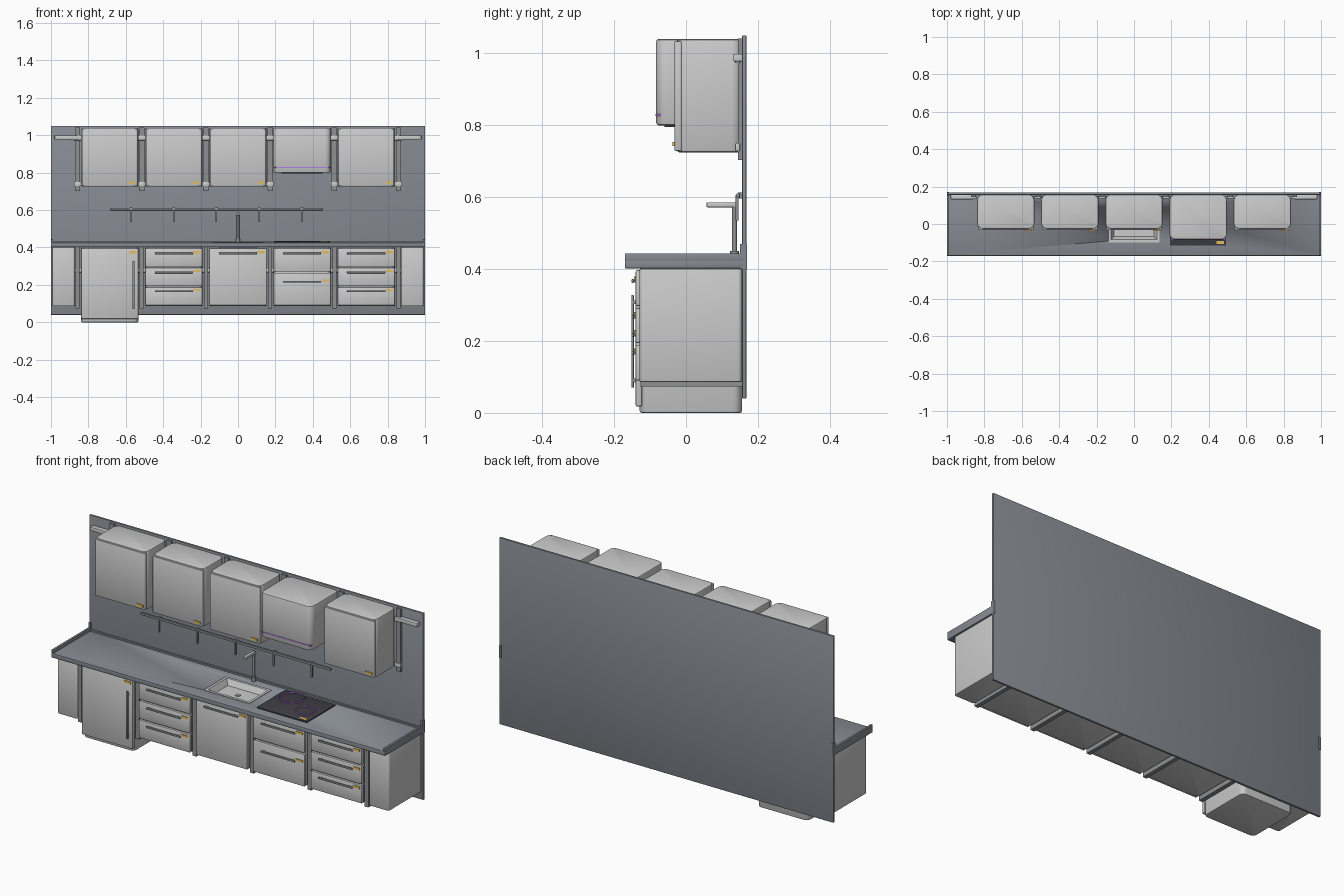
import bpy, bmesh, math

if "Cube" in bpy.data.objects:
    bpy.data.objects.remove(bpy.data.objects["Cube"])

def material(name, rgb):
    m = bpy.data.materials.new(name)
    m.diffuse_color = (*rgb, 1)
    m.use_nodes = True
    m.node_tree.nodes["Principled BSDF"].inputs["Base Color"].default_value = m.diffuse_color
    return m

SLATE = material("slate", (0.24, 0.26, 0.29))
STEEL = material("dark_steel", (0.27, 0.28, 0.29))
BLACK = material("black_glass", (0.05, 0.05, 0.06))
AMBER = material("amber", (0.8, 0.5, 0.1))
VIOLET = material("violet", (0.45, 0.2, 0.75))

def finish(bm, name, mat):
    me = bpy.data.meshes.new(name)
    bmesh.ops.recalc_face_normals(bm, faces=bm.faces)
    bm.to_mesh(me)
    bm.free()
    ob = bpy.data.objects.new(name, me)
    bpy.context.collection.objects.link(ob)
    if mat:
        me.materials.append(mat)
    bpy.ops.object.select_all(action='DESELECT')
    ob.select_set(True)
    bpy.context.view_layer.objects.active = ob
    bpy.ops.object.shade_smooth_by_angle(angle=math.radians(35))
    return ob

def box(name, x, y, z, mat=None, r=0, rim=0):
    """Box from (min, max) ranges; r rounds upright edges, rim rounds the other edges."""
    bm = bmesh.new()
    bmesh.ops.create_cube(bm, size=1)
    for v in bm.verts:
        for i, (a, b) in enumerate((x, y, z)):
            v.co[i] = a if v.co[i] < 0 else b
    if r:
        up = [e for e in bm.edges if abs(e.verts[0].co.z - e.verts[1].co.z) > 1e-6]
        bmesh.ops.bevel(bm, geom=up, offset=r, segments=6, profile=0.5, affect='EDGES')
    if rim:
        sharp = [e for e in bm.edges if e.calc_face_angle(0) > 1.0]
        bmesh.ops.bevel(bm, geom=sharp, offset=rim, segments=2, profile=0.5, affect='EDGES')
    return finish(bm, name, mat)

def rod(name, x, y, z0, z1, rad, mat):
    bpy.ops.mesh.primitive_cylinder_add(vertices=20, radius=rad, depth=z1 - z0,
                                        location=(x, y, (z0 + z1) / 2))
    ob = bpy.context.object
    ob.name = name
    ob.data.materials.append(mat)
    bpy.ops.object.shade_smooth_by_angle(angle=math.radians(35))
    return ob

def tag(name, xr, y, z):
    box(name, (xr - 0.06, xr - 0.02), (y - 0.004, y + 0.002), (z - 0.006, z + 0.006), AMBER)

CENTRES = [-0.686, -0.343, 0.0, 0.343, 0.686]
GAPS = [-0.858, -0.515, -0.172, 0.172, 0.515, 0.858]
HALF = 0.153
CAB_Y = (-0.129, 0.156)

# wall panel
box("wall_panel", (-1, 1), (0.156, 0.168), (0.04, 1.05), SLATE, rim=0.002)

# worktop with sink opening
top = box("worktop", (-1, 1), (-0.17, 0.1675), (0.402, 0.426), SLATE, rim=0.003)
cutter = box("sink_cutter", (-0.128, 0.128), (-0.09, 0.085), (0.35, 0.5))
cutter.hide_render = True
cutter.hide_viewport = True
cutter.display_type = 'WIRE'
cut = top.modifiers.new("sink_opening", 'BOOLEAN')
cut.operation = 'DIFFERENCE'
cut.solver = 'EXACT'
cut.object = cutter
for s, side in ((-1, "left"), (1, "right")):
    xs = sorted((s, s * 0.988))
    box(f"worktop_lip_{side}", xs, (-0.17, 0.168), (0.42, 0.444), SLATE, rim=0.002)
    box(f"worktop_end_cap_{side}", xs, (0.15, 0.17), (0.40, 0.47), SLATE)
box("worktop_back_lip", (-0.99, 0.99), (0.146, 0.158), (0.42, 0.434), SLATE)

# sink: floor, tapered walls and flat rim built from stacked rings
bm = bmesh.new()
rings = []
for inset, z in ((-0.008, 0.427), (-0.008, 0.430), (0.006, 0.430), (0.022, 0.400)):
    hx, y0, y1 = 0.128 - inset, -0.09 + inset, 0.085 - inset
    rings.append([bm.verts.new(p) for p in
                  ((-hx, y0, z), (hx, y0, z), (hx, y1, z), (-hx, y1, z))])
for a, b in zip(rings, rings[1:]):
    for i in range(4):
        j = (i + 1) % 4
        bm.faces.new((a[i], a[j], b[j], b[i]))
bm.faces.new(rings[-1])
finish(bm, "sink_basin", None)
rod("sink_drain", 0, 0, 0.399, 0.402, 0.014, STEEL)

# tap
rod("tap_base", 0, 0.135, 0.424, 0.45, 0.012, STEEL)
rod("tap_column", 0, 0.135, 0.43, 0.58, 0.007, STEEL)
box("tap_spout", (-0.008, 0.008), (0.057, 0.143), (0.572, 0.586), None, rim=0.003)

# hob with cooking rings
box("hob", (0.193, 0.493), (-0.115, 0.13), (0.424, 0.432), BLACK, rim=0.002)
for i, (x, y, rad) in enumerate(((0.275, 0.07, 0.065), (0.413, -0.015, 0.05))):
    for rr in (rad, rad * 0.9):
        bpy.ops.mesh.primitive_torus_add(location=(x, y, 0.4335), major_radius=rr, minor_radius=0.0022,
                                         major_segments=40, minor_segments=6)
        ob = bpy.context.object
        ob.name = f"cooking_ring_{i}"
        ob.data.materials.append(VIOLET)
box("hob_tag", (0.44, 0.48), (-0.107, -0.09), (0.43, 0.434), AMBER)

# uprights and hinge blocks in the gaps
for i, x in enumerate(GAPS):
    box(f"base_divider_{i}", (x - 0.011, x + 0.011), (-0.127, 0.157), (0.073, 0.402), STEEL)
    box(f"wall_upright_{i}", (x - 0.014, x + 0.014), (0.145, 0.157), (0.703, 1.042), STEEL)
    for n, (z0, z1) in enumerate(((0.973, 0.998), (0.728, 0.75), (0.267, 0.29))):
        box(f"hinge_block_{i}_{n}", (x - 0.019, x + 0.019), (0.137, 0.15), (z0, z1), None, rim=0.002)

# end cabinets and small wall shelves, both sides
for s, side in ((-1, "left"), (1, "right")):
    box(f"end_cabinet_{side}", sorted((s * 0.993, s * 0.872)), CAB_Y, (0.086, 0.402), r=0.012, rim=0.004)
    box(f"end_shelf_{side}", sorted((s * 0.98, s * 0.858)), (0.132, 0.157), (0.978, 0.999), rim=0.002)

# base units: list of (bottom, top, handle height) for each front
drawers = [(0.09, 0.188, 0.166), (0.194, 0.292, 0.267), (0.298, 0.397, 0.367)]
fronts = [[(0.018, 0.397, None)], drawers, [(0.09, 0.397, 0.367)],
          [(0.09, 0.264, 0.217), (0.271, 0.397, 0.367)], drawers]
names = ["fridge", "drawer_unit_left", "sink_unit", "oven_unit", "drawer_unit_right"]
for cx, name, parts in zip(CENTRES, names, fronts):
    fridge = name == "fridge"
    xs = (cx - HALF, cx + HALF)
    ztop = 0.397 if name == "sink_unit" else 0.402
    box(name + "_body", xs, CAB_Y, (0.0 if fridge else 0.086, ztop), r=0.025, rim=0.006)
    for n, (z0, z1, hz) in enumerate(parts):
        box(f"{name}_front_{n}", xs, (-0.14, -0.122), (z0, z1), rim=0.004)
        tag(f"{name}_tag_{n}", cx + HALF + 0.01, -0.14, (hz or 0.367) + 0.007)
        if fridge:
            box("fridge_handle", (-0.564, -0.554), (-0.152, -0.145), (0.07, 0.328), STEEL, rim=0.002)
            for z in (0.09, 0.308):
                box("fridge_handle_post", (-0.563, -0.555), (-0.148, -0.137), (z - 0.005, z + 0.005), STEEL)
            continue
        box(f"{name}_handle_{n}", (cx - 0.102, cx + 0.102), (-0.152, -0.145), (hz - 0.005, hz + 0.005),
            STEEL, rim=0.002)
        for px in (-0.085, 0.085):
            box(f"{name}_handle_post_{n}", (cx + px - 0.005, cx + px + 0.005), (-0.148, -0.137),
                (hz - 0.004, hz + 0.004), STEEL)

# upper cabinets and extractor hood
for i, cx in enumerate(CENTRES):
    xs = (cx - HALF, cx + HALF)
    if i == 3:
        box("hood_body", xs, (-0.083, 0.157), (0.80, 1.04), r=0.03, rim=0.007)
        box("hood_filter", (cx - 0.11, cx + 0.11), (-0.06, 0.1), (0.796, 0.802), BLACK)
        box("hood_light_strip", (cx - 0.148, cx + 0.148), (-0.085, -0.05), (0.826, 0.831), VIOLET)
        continue
    box(f"upper_cabinet_{i}", xs, (-0.026, 0.157), (0.725, 1.04), r=0.03, rim=0.007)
    box(f"upper_door_{i}", (xs[0] + 0.004, xs[1] - 0.004), (-0.032, -0.01), (0.729, 1.034), r=0.008, rim=0.003)
    tag(f"upper_tag_{i}", xs[1] + 0.008, -0.033, 0.748)

# utensil rail with hanging hooks
box("utensil_rail", (-0.684, 0.455), (0.14, 0.15), (0.599, 0.611), STEEL, rim=0.002)
for i in range(5):
    x = -0.572 + i * 0.2285
    box(f"hook_{i}", (x - 0.004, x + 0.004), (0.138, 0.146), (0.535, 0.606), STEEL)
    box(f"rail_mount_{i}", (x - 0.007, x + 0.007), (0.145, 0.158), (0.596, 0.613), STEEL)
